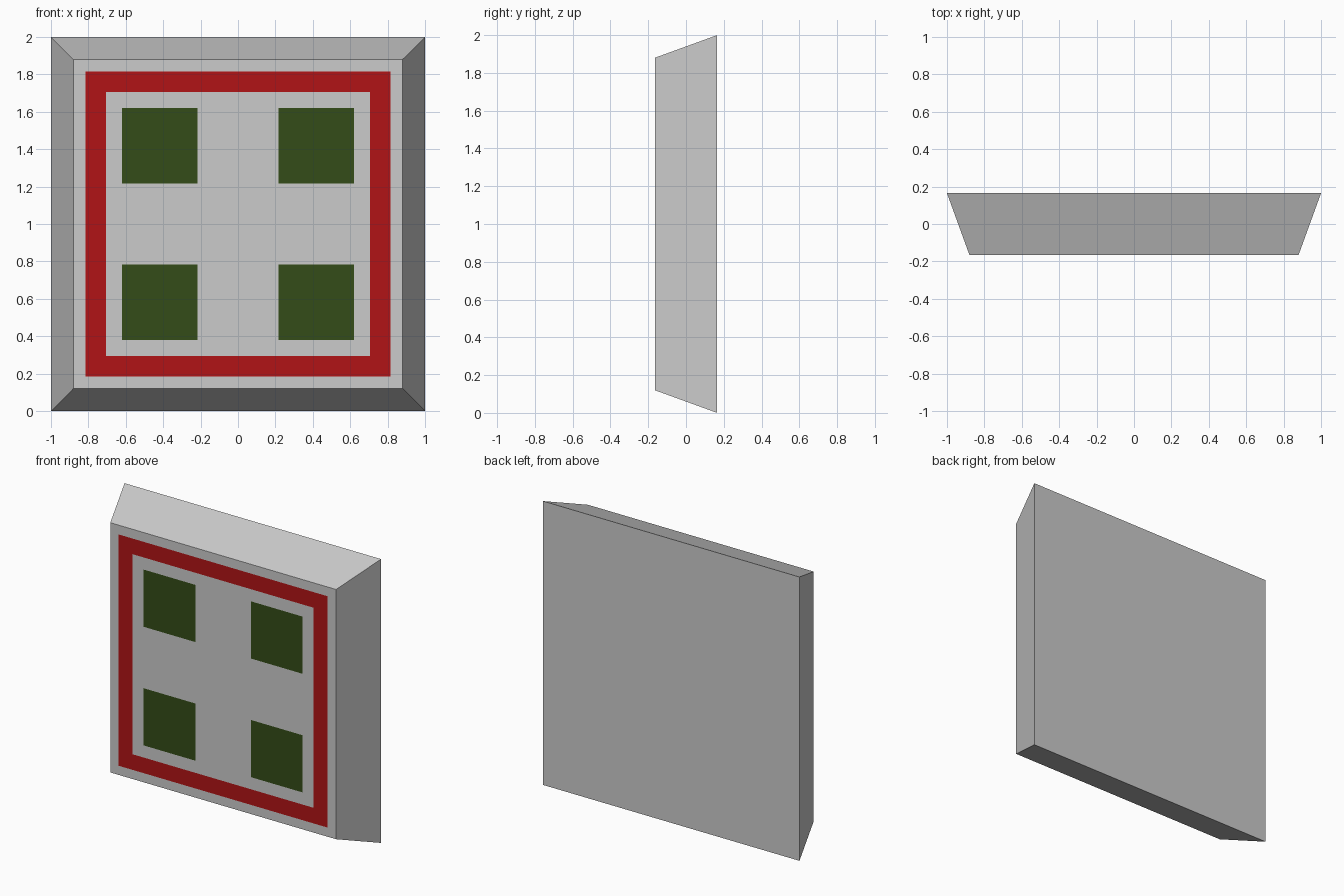
import bpy, bmesh

if "Cube" in bpy.data.objects:
    bpy.data.objects.remove(bpy.data.objects["Cube"])

BACK, FRONT = 0.165, -0.165
DECAL_Y = FRONT - 0.001  # markings lie just proud of the front face


def square(half):
    return [(-half, -half), (half, -half), (half, half), (-half, half)]


def make_object(name, build, color=None):
    bm = bmesh.new()
    build(bm)
    mesh = bpy.data.meshes.new(name)
    bm.to_mesh(mesh)
    bm.free()
    obj = bpy.data.objects.new(name, mesh)
    bpy.context.collection.objects.link(obj)
    if color:
        mat = bpy.data.materials.new(name + "_color")
        mat.diffuse_color = (*color, 1)
        mat.use_nodes = True
        mat.node_tree.nodes["Principled BSDF"].inputs["Base Color"].default_value = mat.diffuse_color
        mesh.materials.append(mat)
    return obj


def loop(bm, half, y, cx=0, cz=1):
    return [bm.verts.new((cx + x, y, cz + z)) for x, z in square(half)]


def bridge(bm, outer, inner):
    for i in range(4):
        j = (i + 1) % 4
        bm.faces.new((outer[i], outer[j], inner[j], inner[i]))


# Slab with sides tapering towards the front
def build_slab(bm):
    back, front = loop(bm, 1.0, BACK), loop(bm, 0.88, FRONT)
    bridge(bm, back, front)
    bm.faces.new(front)
    bm.faces.new(back[::-1])


# Red square border
def build_border(bm):
    bridge(bm, loop(bm, 0.815, DECAL_Y), loop(bm, 0.705, DECAL_Y))


# Four green squares
def build_squares(bm):
    for sx in (-1, 1):
        for sz in (-1, 1):
            bm.faces.new(loop(bm, 0.2015, DECAL_Y, sx * 0.418, 1 + sz * 0.418))


make_object("slab", build_slab)
make_object("border_marking", build_border, (0.44, 0.007, 0.008))
make_object("square_markings", build_squares, (0.034, 0.072, 0.009))
